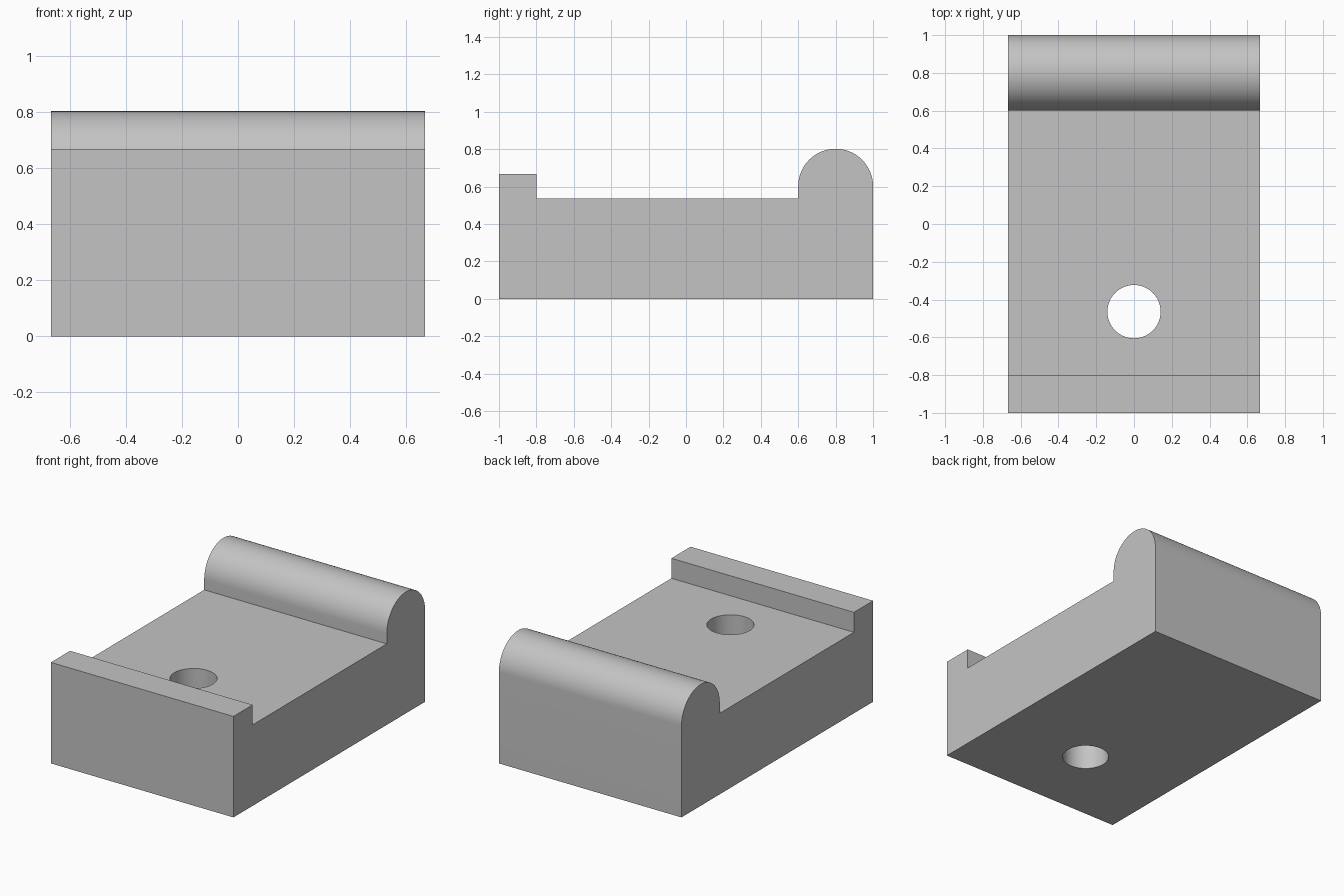
import bpy
import bmesh
import math

default = bpy.data.objects.get("Cube")
if default:
    bpy.data.objects.remove(default, do_unlink=True)

HALF_W = 0.667      # half width in x
FLOOR = 0.535       # height of the flat bed
LIP = 0.667         # height of the front lip
ROLL_Y, ROLL_Z, ROLL_R = 0.8, 0.602, 0.2
HOLE_Y, HOLE_R = -0.464, 0.141

# Plain grey material
grey = bpy.data.materials.new("plain_grey")
grey.use_nodes = True
colour = (0.55, 0.55, 0.55, 1)
grey.diffuse_color = colour
grey.node_tree.nodes["Principled BSDF"].inputs["Base Color"].default_value = colour

# Side profile (y, z): base, rounded back ridge, bed, front lip
steps = 48
arc = [(ROLL_Y + ROLL_R * math.cos(math.pi * i / steps),
        ROLL_Z + ROLL_R * math.sin(math.pi * i / steps)) for i in range(steps + 1)]
profile = ([(-1, 0), (1, 0)] + arc
           + [(ROLL_Y - ROLL_R, FLOOR), (-0.8, FLOOR), (-0.8, LIP), (-1, LIP)])

# Extrude the profile across the width
bm = bmesh.new()
side = bm.faces.new([bm.verts.new((-HALF_W, y, z)) for y, z in profile])
extruded = bmesh.ops.extrude_face_region(bm, geom=[side])["geom"]
moved = [v for v in extruded if isinstance(v, bmesh.types.BMVert)]
bmesh.ops.translate(bm, verts=moved, vec=(2 * HALF_W, 0, 0))
bmesh.ops.recalc_face_normals(bm, faces=bm.faces)
mesh = bpy.data.meshes.new("block")
bm.to_mesh(mesh)
bm.free()
mesh.materials.append(grey)
block = bpy.data.objects.new("block", mesh)
bpy.context.collection.objects.link(block)

# Vertical through hole
bpy.ops.mesh.primitive_cylinder_add(vertices=64, radius=HOLE_R, depth=2,
                                    location=(0, HOLE_Y, FLOOR / 2))
cutter = bpy.context.object
cutter.name = "hole_cutter"
cutter.hide_render = True
cutter.data.materials.append(grey)

bpy.ops.object.select_all(action="DESELECT")
block.select_set(True)
bpy.context.view_layer.objects.active = block
cut = block.modifiers.new("hole", "BOOLEAN")
cut.operation = "DIFFERENCE"
cut.solver = "EXACT"
cut.object = cutter
bpy.ops.object.modifier_apply(modifier=cut.name)
bpy.data.objects.remove(cutter, do_unlink=True)

# Smooth the ridge and hole, keep the corners crisp
bpy.ops.object.shade_smooth_by_angle(angle=math.radians(30))
